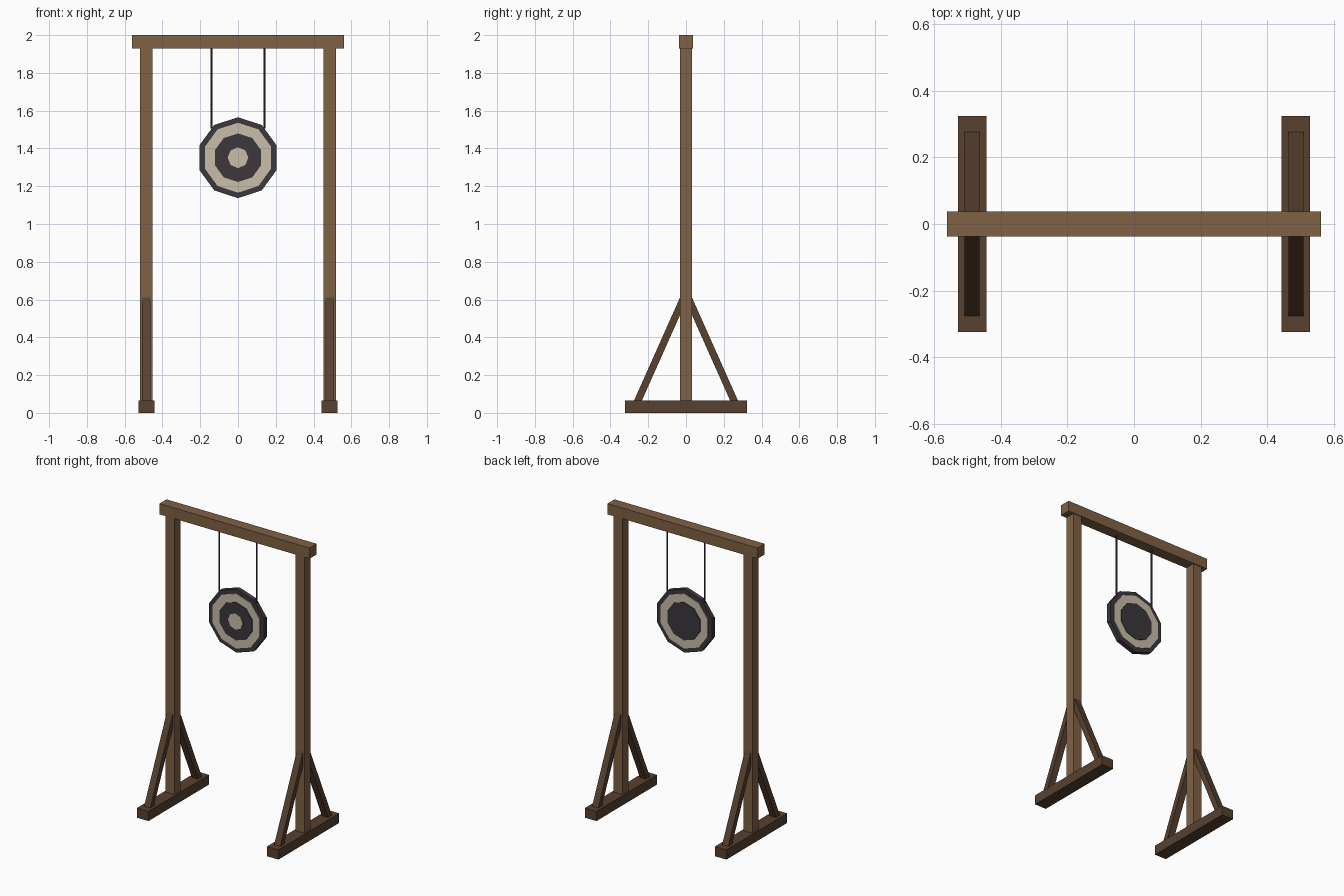
import bpy
from math import pi, atan2, hypot

if "Cube" in bpy.data.objects:
    bpy.data.objects.remove(bpy.data.objects["Cube"])


def material(name, rgb):
    m = bpy.data.materials.new(name)
    m.diffuse_color = (*rgb, 1)
    m.use_nodes = True
    m.node_tree.nodes["Principled BSDF"].inputs["Base Color"].default_value = m.diffuse_color
    return m


WOOD = material("wood", (0.21, 0.12, 0.058))
DARK_WOOD = material("dark_wood", (0.095, 0.053, 0.029))
DARK = material("dark_paint", (0.045, 0.039, 0.045))
CREAM = material("cream_paint", (0.58, 0.51, 0.40))
ROPE = material("rope", (0.04, 0.04, 0.045))


def finish(name, mat):
    ob = bpy.context.object
    ob.name = name
    ob.data.materials.append(mat)
    return ob


def box(name, centre, size, mat, tilt=0):
    bpy.ops.mesh.primitive_cube_add(size=1, location=centre, rotation=(tilt, 0, 0))
    bpy.context.object.scale = size
    return finish(name, mat)


def disc(name, radius, sides, y0, y1, mat):
    # flat polygonal disc facing -y, one corner pointing up
    bpy.ops.mesh.primitive_cylinder_add(
        vertices=sides, radius=radius, depth=y1 - y0,
        location=(0, (y0 + y1) / 2, 1.351), rotation=(pi / 2, 0, 0))
    return finish(name, mat)


# Top beam
box("top_beam", (0, 0, 1.964), (1.12, 0.075, 0.072), WOOD)

for side, s in (("left", -1), ("right", 1)):
    x = s * 0.485
    # Upright post and its foot
    box(f"{side}_post", (x, 0, 0.99), (0.065, 0.064, 1.90), WOOD)
    box(f"{side}_foot", (x, 0, 0.0325), (0.086, 0.646, 0.065), DARK_WOOD)
    # Slanted braces, front and back
    for end, d in (("front", -1), ("back", 1)):
        y0, z0, y1, z1 = 0.262, 0.048, 0.010, 0.613
        box(f"{side}_{end}_brace", (x, d * (y0 + y1) / 2, (z0 + z1) / 2),
            (0.045, 0.038, hypot(y0 - y1, z1 - z0)), DARK_WOOD,
            tilt=d * atan2(y0 - y1, z1 - z0))
    # Hanging rope
    bpy.ops.mesh.primitive_cylinder_add(vertices=6, radius=0.006, depth=0.435,
                                        location=(s * 0.14, 0, 1.7225))
    finish(f"{side}_rope", ROPE)

# Hanging target: stacked rings, bullseye on the front only
disc("target_rim", 0.214, 10, -0.016, 0.016, DARK)
disc("target_ring", 0.185, 10, -0.020, 0.020, CREAM)
disc("target_inner", 0.1285, 10, -0.024, 0.024, DARK)
disc("bullseye", 0.055, 8, -0.028, 0.0, CREAM)
